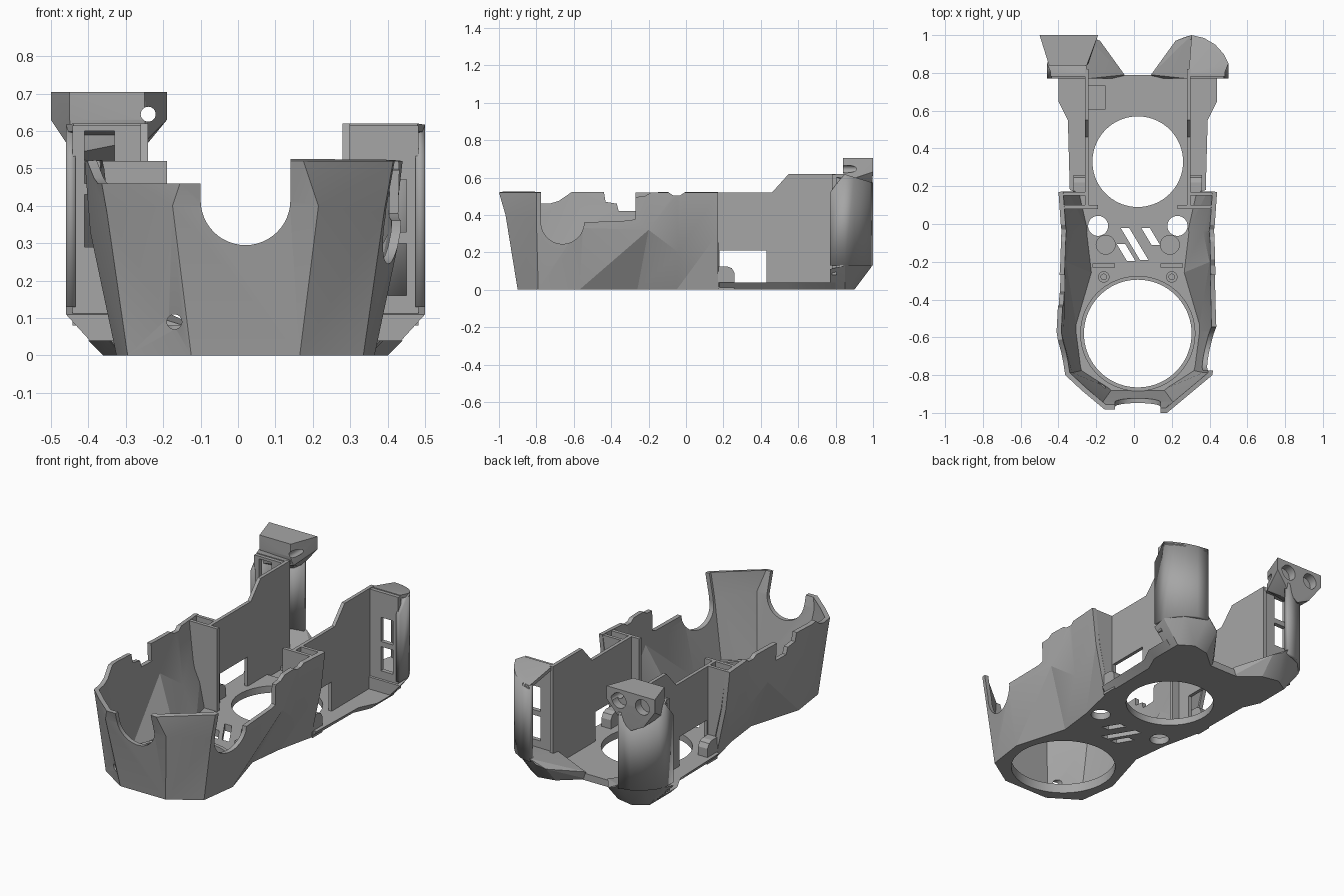
import bpy, bmesh, math
from mathutils import Matrix

cube = bpy.data.objects.get("Cube")
if cube:
    bpy.data.objects.remove(cube, do_unlink=True)

CX = 0.02  # the body is symmetric about this x
GREY = (0.38, 0.38, 0.38, 1.0)
mat = bpy.data.materials.new("grey plastic")
mat.use_nodes = True
mat.diffuse_color = GREY
mat.node_tree.nodes["Principled BSDF"].inputs["Base Color"].default_value = GREY


def finish(name, bm, fix=True):
    if fix:
        bmesh.ops.recalc_face_normals(bm, faces=bm.faces)
    me = bpy.data.meshes.new(name)
    bm.to_mesh(me)
    bm.free()
    me.materials.append(mat)
    ob = bpy.data.objects.new(name, me)
    bpy.context.collection.objects.link(ob)
    return ob


def loft(name, rings):
    """Closed solid through equal-length rings of 3D points."""
    bm = bmesh.new()
    vs = [[bm.verts.new(p) for p in r] for r in rings]
    n = len(vs[0])
    for a, b in zip(vs, vs[1:]):
        for i in range(n):
            bm.faces.new((a[i], a[(i + 1) % n], b[(i + 1) % n], b[i]))
    bm.faces.new(vs[0])
    bm.faces.new(vs[-1])
    return finish(name, bm)


def sheet(name, rings, thick):
    """Open faceted wall through rings, thickened inward; creases rise to the back."""
    bm = bmesh.new()
    vs = [[bm.verts.new(p) for p in r] for r in rings]
    for a, b in zip(vs, vs[1:]):
        for i in range(len(a) - 1):
            p, q, r, s = a[i], a[i + 1], b[i + 1], b[i]
            split = ((p, q, r), (p, r, s)) if p.co.y < q.co.y else ((p, q, s), (q, r, s))
            for tri in split:
                bm.faces.new(tri)
    ob = finish(name, bm, False)
    mod = ob.modifiers.new("thickness", "SOLIDIFY")
    mod.thickness, mod.offset, mod.use_even_offset = thick, -1, True
    return ob


def hull(name, pts):
    bm = bmesh.new()
    for p in pts:
        bm.verts.new(p)
    bmesh.ops.convex_hull(bm, input=bm.verts)
    loose = [v for v in bm.verts if not v.link_faces]
    bmesh.ops.delete(bm, geom=loose, context="VERTS")
    return finish(name, bm)


def box(name, x0, x1, y0, y1, z0, z1):
    ring = [(x0, y0), (x1, y0), (x1, y1), (x0, y1)]
    return loft(name, [[(x, y, z) for x, y in ring] for z in (z0, z1)])


def side_prism(name, prof, x0, x1):
    """Side profile (y, z) pushed along x."""
    return loft(name, [[(x, y, z) for y, z in prof] for x in (x0, x1)])


def rod(name, centre, r, length, axis="Z", seg=48):
    bm = bmesh.new()
    bmesh.ops.create_cone(bm, cap_ends=True, segments=seg, radius1=r, radius2=r, depth=length)
    turn = {"X": Matrix.Rotation(math.pi / 2, 4, "Y"),
            "Y": Matrix.Rotation(math.pi / 2, 4, "X"), "Z": Matrix()}[axis]
    bm.transform(Matrix.Translation(centre) @ turn)
    return finish(name, bm)


def cut(ob, cutters):
    """Bake boolean cuts and drop the cutters."""
    for c in cutters:
        mod = ob.modifiers.new("cut", "BOOLEAN")
        mod.object, mod.operation, mod.solver = c, "DIFFERENCE", "EXACT"
        c.hide_render = True
    dg = bpy.context.evaluated_depsgraph_get()
    me = bpy.data.meshes.new_from_object(ob.evaluated_get(dg))
    ob.modifiers.clear()
    ob.data = me
    for c in cutters:
        bpy.data.objects.remove(c, do_unlink=True)


def both(half):
    """Right half outline (front to back) -> full path, left back to right back."""
    return [(CX - h, y, z) for h, y, z in reversed(half)] + [(CX + h, y, z) for h, y, z in half]


def at(z, half):
    return [(h, y, z) for h, y in half]


# Front shell: faceted walls pinched in at the bottom waist
low = [(.145, -.9), (.315, -.79), (.345, -.57), (.255, -.26), (.28, -.05), (.33, .17)]
mid = [(.195, -.965, .4), (.37, -.8, .38), (.415, -.57, .33), (.405, -.2, .32),
       (.37, -.04, .2), (.395, .17, .3)]
top = [(.155, -1), (.395, -.8), (.43, -.57), (.41, -.2), (.405, -.04), (.42, .17)]
shell = sheet("front_shell", [both(at(0, low)), both(mid), both(at(.52, top))], .025)
cut(shell, [
    rod("nose_notch", (CX, -1, .415), .12, .4, "Y"),
    box("nose_notch_top", CX - .12, CX + .12, -1.2, -.8, .415, .8),
    side_prism("low_rim", [(-1.2, .46), (-.73, .46), (-.68, .475), (-.6, .53), (-1.2, .8)], -.6, -.09),
    rod("side_notch", (.45, -.66, .36), .115, .4, "X"),
    box("side_notch_top", .25, .65, -.775, -.545, .36, .8),
    side_prism("side_step", [(-.56, .36), (-.3, .37), (-.27, .38), (-.27, .8), (-.56, .8)], .25, .65),
    side_prism("rim_slope", [(-.28, .495), (-.22, .5), (-.18, .525), (-.28, .8)], .25, .65),
    side_prism("right_dip", [(-.44, .53), (-.43, .47), (-.37, .46), (-.36, .42), (-.27, .42),
                             (-.27, .53)], -.65, -.25),
    side_prism("rim_dip", [(-.1, .525), (-.07, .505), (-.03, .505), (0, .525)], -.65, .65),
    rod("screw_hole", (-.17, -.9, .09), .02, .3, "Y", 24)])

# Base plate with fan openings, bolt holes and slanted vents
ledge_low = [(.33, .18), (.335, .55), (.38, .65), (.38, .8), (.07, .79)]
ledge_top = [(.36, .18), (.37, .55), (.42, .65), (.42, .8), (.07, .79)]
base = loft("base_plate", [both(at(0, low + ledge_low)), both(at(.04, low + ledge_top))])
cutters = [rod("front_opening", (CX, -.58, 0), .285, .3, "Z", 72),
           rod("rear_opening", (CX, .33, 0), .24, .3, "Z", 72),
           box("rear_recess", -.24, -.15, .61, .73, .02, .1)]
for s in (-1, 1):
    cutters.append(rod("bolt_hole", (CX + s * .21, -.01, 0), .053, .3))
    cutters.append(rod("pocket", (CX + s * .17, -.11, .05), .05, .04))
for x, y, half in ((.0, -.105, .085), (.085, -.065, .045), (-.045, -.15, .045)):
    ring = [(x - .6 * half - .02, y + half), (x - .6 * half + .025, y + half),
            (x + .6 * half + .025, y - half), (x + .6 * half - .02, y - half)]
    cutters.append(loft("vent", [[(a, b, z) for a, b in ring] for z in (-.1, .1)]))
cut(base, cutters)

# Lip around the front opening
lip = rod("front_opening_lip", (CX, -.58, .03), .305, .05, "Z", 72)
cut(lip, [rod("lip_hole", (CX, -.58, 0), .285, .3, "Z", 72)])

for s, side in ((1, "left"), (-1, "right")):
    def sx(h):
        return CX + s * h

    def span(a, b):
        return sorted((sx(a), sx(b)))

    # Tall flat side wall, stepping up to the back, with a low window
    prof = [(.08, .02), (.82, .02), (.82, .62), (.55, .62), (.46, .52), (.08, .52)]
    wall = side_prism(side + "_side_wall", prof, sx(.26), sx(.28))
    cut(wall, [box("window", *span(.2, .33), .18, .43, .04, .21)])

    # Hollow column closing the shell's back end
    for part, inner, y0, y1 in (("end_plate", .26, .15, .169), ("column_front", .21, .08, .1)):
        outline = [(inner, .01), (.3, .01), (.365, .3), (.395, .52), (inner, .52)]
        loft(side + "_" + part, [[(sx(h), y, z) for h, z in outline] for y in (y0, y1)])
    tab = [(.17, 0), (.26, 0), (.26, .09), (.245, .115), (.22, .125), (.17, .125)]
    side_prism(side + "_tab", tab, sx(.28), sx(.34))
    box(side + "_cross_rib", *span(.12, .24), -.23, -.21, .03, .08)
    boss = rod(side + "_boss", (sx(.18), -.28, .05), .03, .06, "Z", 24)
    cut(boss, [rod("boss_hole", (sx(.18), -.28, .08), .015, .06, "Z", 24)])

    # Rear corner post: slotted front skirt, curved outer wall and sloped roof
    skirt = box(side + "_post_skirt", *span(.26, .462), .78, .805, .08, .615)
    lift = .02 if s > 0 else .15
    cut(skirt, [box("slot", *span(.35, .43), .7, .9, a + lift, b + lift)
                for a, b in ((.14, .28), (.31, .45))])
    path = [(.48, .77), (.48, .85), (.455, .9), (.41, .95), (.35, .985), (.285, 1)]
    if s < 0:
        path = path[::-1]

    def roof_height(y):
        return .52 if y < .8 else .62 - .3 * (y - .84)
    sheet(side + "_post_wall", [[(sx(h), y, .13) for h, y in path],
                                [(sx(h), y, roof_height(y)) for h, y in path]], .025)
    rim = [(.27, .8), (.46, .8)] + [p for p in path if p[1] > .8]
    hull(side + "_post_roof", [(sx(h), y, min(.62, roof_height(y)) - d) for h, y in rim for d in (0, .02)])

    # Flared foot under the post
    foot = [(.07, .77, 0), (.38, .77, 0), (.38, .85, 0), (.3, .9, 0), (.2, .88, 0),
            (.07, .79, .05), (.2, .97, .1), (.25, .99, .12), (.285, 1, .15),
            (.41, .95, .15), (.48, .85, .13), (.48, .77, .11), (.26, .77, .11)]
    hull(side + "_post_foot", [(sx(h), y, z) for h, y, z in foot])

# Screw block on top of the right post
plan = [(-.5, 1), (-.19, 1), (-.25, .84), (-.45, .84)]
block = hull("screw_block", [(x, y, z) for x, y in plan for z in (.705, .63)] +
             [(-.44, .85, .54), (-.24, .85, .58), (-.42, .99, .52), (-.34, .99, .48), (-.28, .99, .52)])
cutters = [rod("screw_recess", (x, 1, .64), .045, .1, "Y", 24) for x in (-.42, -.27)]
cutters.append(rod("screw_hole", (-.24, .95, .645), .02, .5, "Y", 24))
cut(block, cutters)

# Soft shading that keeps the hard edges
bpy.ops.object.select_all(action="DESELECT")
for ob in bpy.context.scene.objects:
    if ob.type == "MESH":
        ob.select_set(True)
        bpy.context.view_layer.objects.active = ob
bpy.ops.object.shade_smooth_by_angle(angle=math.radians(20))
